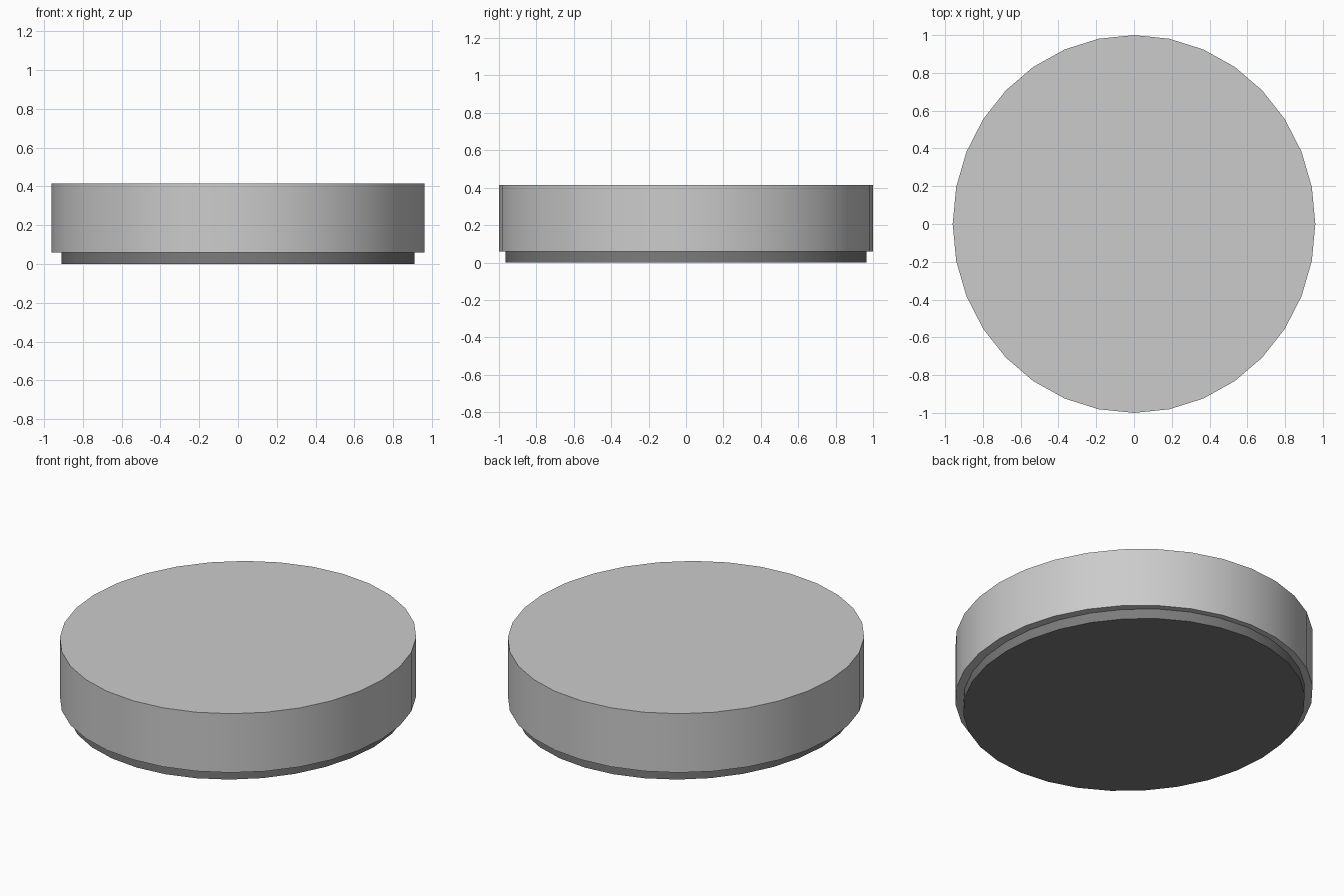
import bpy
import math

if "Cube" in bpy.data.objects:
    bpy.data.objects.remove(bpy.data.objects["Cube"])


def disc(name, rx, ry, z0, z1):
    """Smooth-sided 32-gon disc, slightly oval."""
    bpy.ops.mesh.primitive_cylinder_add(vertices=32, radius=1, depth=1,
                                        location=(0, 0, (z0 + z1) / 2))
    ob = bpy.context.object
    ob.name = name
    ob.scale = (rx, ry, z1 - z0)
    bpy.ops.object.transform_apply(location=True, rotation=False, scale=True)
    bpy.ops.object.shade_smooth_by_angle(angle=math.radians(30))
    return ob


# Main puck
disc("main_disc", 0.96, 1.0, 0.06, 0.415)

# Dark recessed foot pad
foot = disc("foot_pad", 0.91, 0.966, 0.0, 0.06)
dark = bpy.data.materials.new("dark_rubber")
dark.diffuse_color = (0.2, 0.2, 0.2, 1)
dark.use_nodes = True
dark.node_tree.nodes["Principled BSDF"].inputs["Base Color"].default_value = dark.diffuse_color
foot.data.materials.append(dark)
